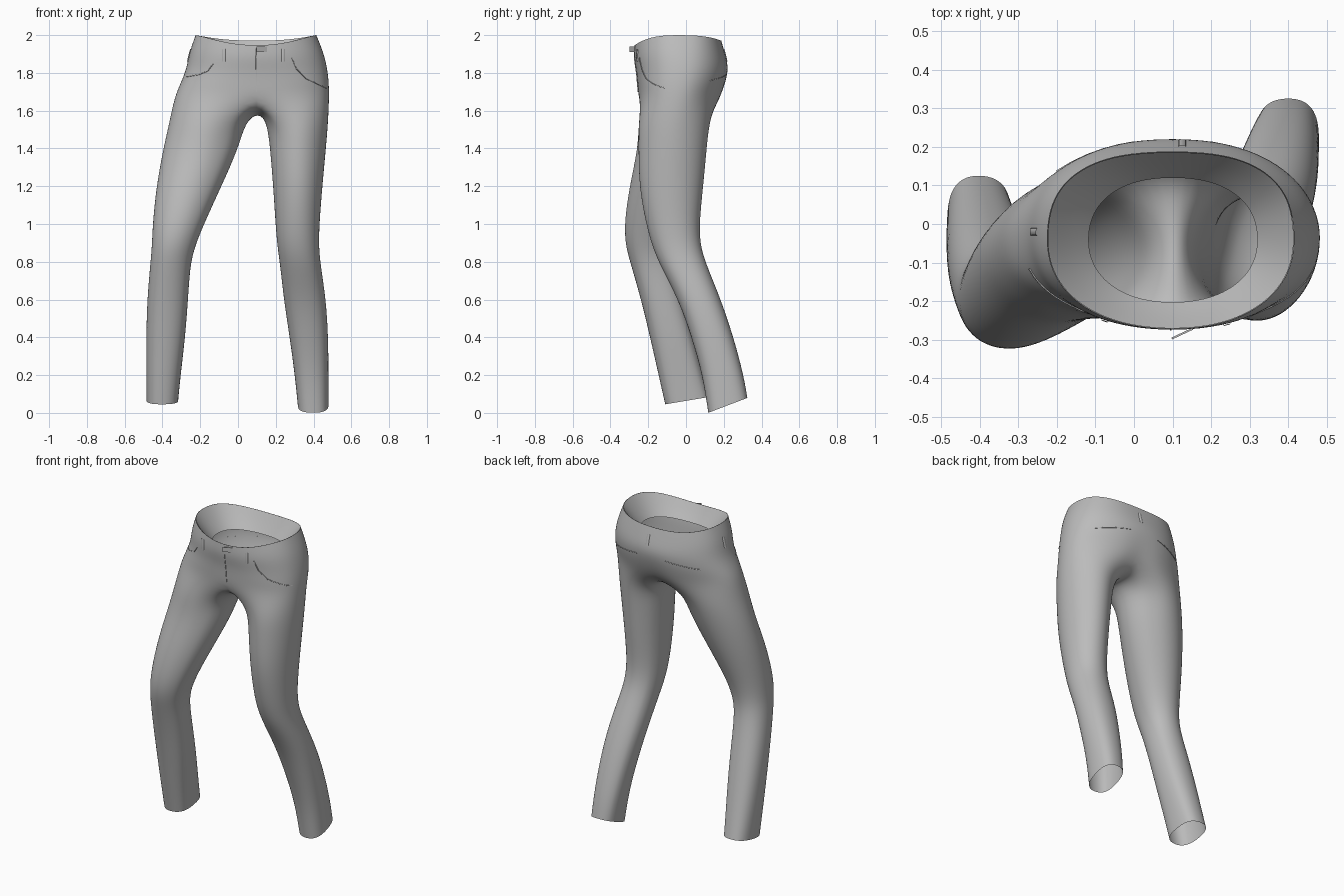
import bpy, bmesh
from math import sin, cos, pi, radians
from mathutils import Vector
from mathutils.bvhtree import BVHTree

cube = bpy.data.objects.get("Cube")
if cube:
    bpy.data.objects.remove(cube, do_unlink=True)

cloth = bpy.data.materials.new("grey_cloth")
cloth.use_nodes = True
grey = (0.5, 0.5, 0.5, 1)
cloth.diffuse_color = grey
cloth.node_tree.nodes["Principled BSDF"].inputs["Base Color"].default_value = grey

MID = 0.1          # x of the fly and the back seam
HALF = 12          # steps round one side of the hips
INNER = 8          # steps along the crotch seam
HIP_GAIN = 1.008   # make up for the shrinkage of the smoothing
LEG_GAIN = 1.018


def finish(bm, name, levels=0):
    bmesh.ops.recalc_face_normals(bm, faces=bm.faces[:])
    mesh = bpy.data.meshes.new(name)
    bm.to_mesh(mesh)
    bm.free()
    mesh.materials.append(cloth)
    obj = bpy.data.objects.new(name, mesh)
    bpy.context.collection.objects.link(obj)
    for p in mesh.polygons:
        p.use_smooth = True
    if levels:
        sub = obj.modifiers.new("smooth", "SUBSURF")
        sub.levels = sub.render_levels = levels
    return obj


def power(v, p):
    return abs(v) ** p * (1 if v > 0 else -1)


def hip_ring(bm, z, x0, x1, y0, y1, front, back, dip_front=0, dip_back=0, cleft=0):
    """Ring from the front middle past the +x side; front and back set roundness."""
    ring = []
    for i in range(2 * HALF):
        a = -pi / 2 + pi * i / HALF
        p = front if sin(a) < 0 else back
        c, s = power(cos(a), p), power(sin(a), p)
        x = MID + HIP_GAIN * c * (x1 - MID if c > 0 else MID - x0)
        y = (y0 + y1) / 2 + HIP_GAIN * s * (y1 - y0) / 2
        y -= cleft * max(0, s) * max(0, 1 - abs(x - MID) / 0.12)
        z_here = z - (dip_front if s < 0 else dip_back) * abs(s) ** 3
        ring.append(bm.verts.new((x, y, z_here)))
    return ring


def leg_ring(bm, side, z, x0, x1, y0, y1, rise=0):
    """Ring whose outer part matches the hips and inner part the crotch."""
    span = radians(130)
    angles = [-span + 2 * span * i / HALF for i in range(HALF + 1)]
    angles += [span + (2 * pi - 2 * span) * j / INNER for j in range(1, INNER)]
    roundness = 0.78 + 0.18 * z      # squarer towards the ankle
    ring = []
    for a in angles:
        c, s = power(cos(a), roundness), power(sin(a), roundness)
        x = (x0 + x1) / 2 + LEG_GAIN * side * c * (x1 - x0) / 2
        y = (y0 + y1) / 2 + LEG_GAIN * s * (y1 - y0) / 2
        ring.append(bm.verts.new((x, y, z + rise * (1 + s) / 2)))
    return ring


def bridge(bm, a, b):
    for i in range(len(a)):
        j = (i + 1) % len(a)
        bm.faces.new((a[i], a[j], b[j], b[i]))


# Hips
bm = bmesh.new()
hips = [
    hip_ring(bm, 2.0, -0.225, 0.415, -0.272, 0.187, 0.92, 0.78, 0.055, 0.03),
    hip_ring(bm, 1.91, -0.258, 0.453, -0.277, 0.21, 0.9, 0.86, 0.03, 0.02),
    hip_ring(bm, 1.82, -0.273, 0.474, -0.262, 0.227, 0.86, 0.94, 0.01, 0),
    hip_ring(bm, 1.74, -0.307, 0.482, -0.257, 0.211, 0.82, 0.98, 0, 0.01, 0.01),
    hip_ring(bm, 1.67, -0.337, 0.483, -0.252, 0.182, 0.82, 1.0, 0, 0.03, 0.022),
]
for upper, lower in zip(hips, hips[1:]):
    bridge(bm, upper, lower)

# Crotch seam, from the back middle down and up to the front middle
last = hips[-1]
front, back = last[0].co, last[HALF].co
seam = []
for j in range(1, INNER):
    t = j / INNER
    p = back.lerp(front, t)
    seam.append(bm.verts.new((MID + 0.008 * sin(pi * t), p.y,
                              p.z - 0.062 * sin(pi * t ** 0.85) ** 0.6)))

# Legs: z, x range, y range, rise of the back of the ring
left_leg = [
    (1.54, 0.155, 0.478, -0.252, 0.125), (1.4, 0.172, 0.466, -0.252, 0.11),
    (1.2, 0.188, 0.447, -0.25, 0.092), (1.0, 0.2, 0.431, -0.212, 0.07),
    (0.88, 0.21, 0.428, -0.178, 0.077), (0.78, 0.225, 0.438, -0.137, 0.11),
    (0.6, 0.244, 0.466, -0.04, 0.185), (0.4, 0.275, 0.478, 0.03, 0.252),
    (0.2, 0.302, 0.479, 0.088, 0.305), (0.0, 0.318, 0.479, 0.118, 0.325, 0.08),
]
right_leg = [
    (1.54, -0.364, 0.036, -0.252, 0.122), (1.4, -0.396, 0.0, -0.255, 0.088),
    (1.2, -0.433, -0.09, -0.3, 0.026), (1.0, -0.452, -0.182, -0.328, -0.042),
    (0.88, -0.456, -0.23, -0.32, -0.066), (0.78, -0.465, -0.255, -0.29, -0.06),
    (0.6, -0.481, -0.266, -0.238, -0.012), (0.4, -0.486, -0.281, -0.19, 0.042),
    (0.2, -0.486, -0.305, -0.145, 0.094), (0.045, -0.484, -0.318, -0.11, 0.125, 0.04),
]
for side, rows in ((1, left_leg), (-1, right_leg)):
    outer = [last[(side * i) % (2 * HALF)] for i in range(HALF + 1)]
    previous = outer + seam
    for row in rows:
        ring = leg_ring(bm, side, *row)
        bridge(bm, previous, ring)
        previous = ring
trousers = finish(bm, "trousers", 2)

# Lining that slopes inward from the waist edge
bm = bmesh.new()
lining = [
    hip_ring(bm, 2.0, -0.224, 0.414, -0.271, 0.186, 0.92, 0.78, 0.055, 0.03),
    hip_ring(bm, 1.93, -0.17, 0.365, -0.235, 0.152, 0.92, 0.82, 0.04, 0.02),
    hip_ring(bm, 1.87, -0.118, 0.32, -0.203, 0.12, 0.92, 0.88, 0.02, 0.01),
]
for upper, lower in zip(lining, lining[1:]):
    bridge(bm, upper, lower)
finish(bm, "waist_lining", 2)

# Trim laid on the cloth
bpy.context.view_layer.update()
surface = BVHTree.FromObject(trousers, bpy.context.evaluated_depsgraph_get())
FRONT, BACK, RIGHT = Vector((0, 1, 0)), Vector((0, -1, 0)), Vector((1, 0, 0))


def trim(name, points, aim, width=0.004, lift=0.003, steps=5):
    """Thin strip through (across, z) points, cast on to the trousers."""
    path = []
    for (u0, z0), (u1, z1) in zip(points, points[1:]):
        for k in range(steps + 1):
            t = k / steps
            u, z = u0 + (u1 - u0) * t, z0 + (z1 - z0) * t
            start = Vector((u, 0, z)) if aim.y else Vector((0, u, z))
            hit, normal, _, _ = surface.ray_cast(start - aim * 2, aim)
            if hit and (not path or (hit - path[-1][0]).length > 0.002):
                path.append((hit, -normal if normal.dot(aim) > 0 else normal))
    bm = bmesh.new()
    rows = []
    for i, (p, n) in enumerate(path):
        along = path[min(i + 1, len(path) - 1)][0] - path[max(i - 1, 0)][0]
        across = along.cross(n).normalized() * width / 2
        rows.append([bm.verts.new(q) for q in
                     (p - across, p - across * 0.8 + n * lift,
                      p + across * 0.8 + n * lift, p + across)])
    for a, b in zip(rows, rows[1:]):
        for k in range(3):
            bm.faces.new((a[k], a[k + 1], b[k + 1], b[k]))
    finish(bm, name)


trim("fly_seam", [(0.095, 1.93), (0.097, 1.7)], FRONT)
trim("left_front_pocket", [(0.285, 1.88), (0.31, 1.82), (0.36, 1.77), (0.465, 1.72)], FRONT)
trim("right_front_pocket", [(-0.13, 1.85), (-0.16, 1.81), (-0.21, 1.79), (-0.27, 1.78)], FRONT)
trim("left_back_pocket", [(0.2, 1.79), (0.4, 1.76)], BACK)
trim("right_back_pocket", [(0.0, 1.79), (-0.2, 1.76)], BACK)
for name, across, aim in (("front_left", 0.24, FRONT), ("front_right", -0.075, FRONT),
                          ("back", 0.125, BACK), ("right_side", -0.02, RIGHT)):
    trim(name + "_belt_loop", [(across, 1.925), (across, 1.86)], aim, 0.02, 0.004)

# Loose waist tab beside the fly
bpy.ops.mesh.primitive_cube_add(size=1, location=(0.125, -0.284, 1.925),
                                rotation=(0, 0, radians(25)))
tab = bpy.context.object
tab.name = "waist_tab"
tab.scale = (0.06, 0.005, 0.03)
tab.data.materials.append(cloth)
